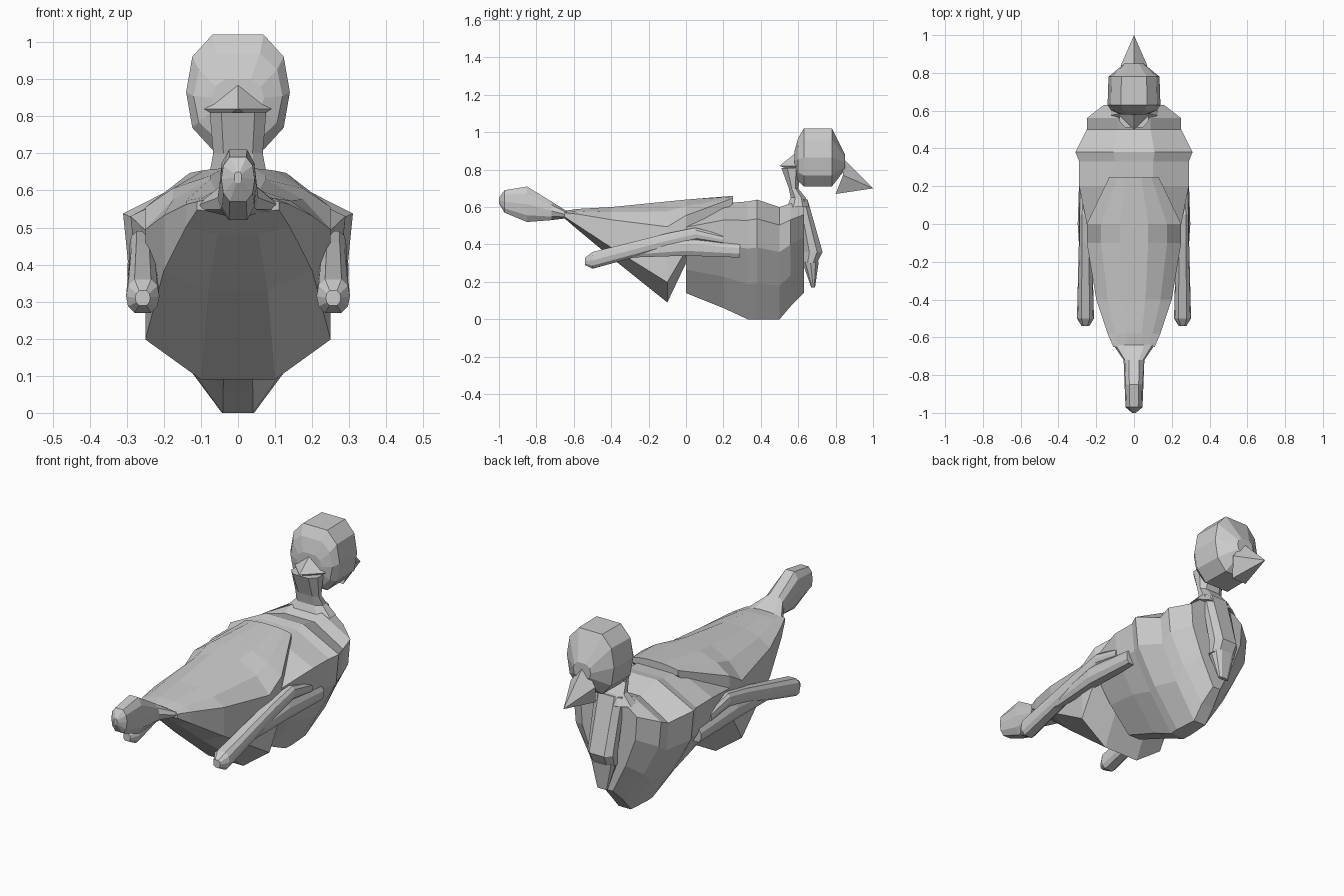
import bpy
import bmesh
import math

if "Cube" in bpy.data.objects:
    bpy.data.objects.remove(bpy.data.objects["Cube"])

grey = bpy.data.materials.new("plain_grey")
grey.use_nodes = True
grey.diffuse_color = (0.6, 0.6, 0.6, 1)
grey.node_tree.nodes["Principled BSDF"].inputs["Base Color"].default_value = grey.diffuse_color


def rounded(count):
    """Half outline of a softened box with this many points on each side."""
    angles = [math.pi * (i + 0.5) / count for i in range(count)]
    reach = math.cos(angles[0])
    return [(math.sin(a) ** 0.6, 0.5 + 0.5 * math.cos(a) / reach) for a in angles]


# Half outlines: (share of half width, share of height), top to bottom
HULL = [(0.3, 1), (0.7, 0.9), (1, 0.75), (1, 0.2), (0.4, 0)]
KEEL = [(0.35, 1), (1, 0.84), (0.95, 0.6), (0.6, 0.3), (0.14, 0)]
TUBE = rounded(5)
SLAB = rounded(4)


def finish(name, bm):
    """Turn a bmesh into a grey object."""
    bmesh.ops.recalc_face_normals(bm, faces=bm.faces)
    mesh = bpy.data.meshes.new(name)
    bm.to_mesh(mesh)
    bm.free()
    mesh.materials.append(grey)
    part = bpy.data.objects.new(name, mesh)
    bpy.context.collection.objects.link(part)


def loft(name, section, stations, upright=False, centre=0):
    """Skin a mirrored section through (position, half width, low, high)."""
    bm = bmesh.new()
    outline = section + [(-u, v) for u, v in reversed(section)]
    rings = []
    for position, width, low, high in stations:
        ring = []
        for u, v in outline:
            x = centre + u * width
            across = low + (high - low) * v
            point = (x, across, position) if upright else (x, position, across)
            ring.append(bm.verts.new(point))
        rings.append(ring)
    for ring, following in zip(rings, rings[1:]):
        for i in range(len(outline)):
            bm.faces.new((ring[i - 1], ring[i], following[i], following[i - 1]))
    bm.faces.new(rings[0])
    bm.faces.new(rings[-1])
    finish(name, bm)


def spike(name, tip, top, middle, bottom, half_width):
    """Pyramid from a mirrored base outline of (y, z) points to a tip."""
    bm = bmesh.new()
    narrow = half_width * 0.6
    corners = [(0, *top), (half_width, *middle), (narrow, *bottom),
               (-narrow, *bottom), (-half_width, *middle)]
    base = [bm.verts.new(corner) for corner in corners]
    apex = bm.verts.new((0, *tip))
    for i in range(len(base)):
        bm.faces.new((base[i - 1], base[i], apex))
    bm.faces.new(base)
    finish(name, bm)


# Front body with a narrow keel
loft("chest", KEEL, [
    (0, 0.25, 0.14, 0.56),
    (0.2, 0.29, 0.06, 0.62),
    (0.33, 0.29, 0, 0.63),
    (0.38, 0.31, 0, 0.64),
    (0.5, 0.25, 0, 0.6),
    (0.56, 0.25, 0.07, 0.62),
    (0.63, 0.16, 0.14, 0.64),
])

# Rear body, deepest just behind the chest
loft("rear_body", HULL, [
    (-0.65, 0.11, 0.54, 0.58),
    (-0.58, 0.14, 0.48, 0.59),
    (-0.4, 0.2, 0.33, 0.6),
    (-0.1, 0.25, 0.09, 0.63),
    (0, 0.25, 0.3, 0.64),
    (0.25, 0.13, 0.61, 0.66),
])

# Tail with a swollen end
loft("tail", TUBE, [
    (-1, 0.01, 0.62, 0.65),
    (-0.97, 0.045, 0.57, 0.69),
    (-0.85, 0.05, 0.52, 0.71),
    (-0.72, 0.055, 0.53, 0.63),
    (-0.64, 0.11, 0.54, 0.58),
])

# Wings with a forward strut on each side
for side, sign in (("left", 1), ("right", -1)):
    loft(side + "_wing", TUBE, [
        (-0.54, 0.02, 0.29, 0.33),
        (-0.5, 0.045, 0.27, 0.36),
        (-0.1, 0.035, 0.38, 0.46),
        (0.05, 0.035, 0.42, 0.49),
        (0.2, 0.03, 0.4, 0.45),
    ], centre=sign * 0.257)
    loft(side + "_wing_strut", SLAB, [
        (-0.3, 0.02, 0.33, 0.38),
        (0, 0.04, 0.34, 0.43),
        (0.29, 0.03, 0.33, 0.4),
    ], centre=sign * 0.26)

# Head, beak and the crest at the back
loft("head", TUBE, [
    (0.58, 0.07, 0.8, 0.9),
    (0.6, 0.12, 0.74, 0.97),
    (0.63, 0.14, 0.71, 1.02),
    (0.78, 0.135, 0.71, 1.02),
    (0.85, 0.05, 0.8, 0.88),
])
spike("beak", tip=(1, 0.7), top=(0.83, 0.87), middle=(0.84, 0.77),
      bottom=(0.8, 0.67), half_width=0.07)
spike("crest", tip=(0.5, 0.82), top=(0.6, 0.9), middle=(0.61, 0.82),
      bottom=(0.61, 0.78), half_width=0.11)

# Thin neck, chest flap and the hooked tip below it
loft("neck", SLAB, [
    (0.6, 0.13, 0.54, 0.66),
    (0.65, 0.08, 0.56, 0.64),
    (0.7, 0.07, 0.55, 0.6),
    (0.81, 0.08, 0.51, 0.62),
], upright=True)
loft("chest_flap", SLAB, [
    (0.3, 0.07, 0.63, 0.7),
    (0.36, 0.075, 0.63, 0.73),
    (0.64, 0.08, 0.59, 0.65),
], upright=True)
loft("flap_tip", TUBE, [
    (0.17, 0.03, 0.67, 0.69),
    (0.31, 0.065, 0.62, 0.71),
], upright=True)
